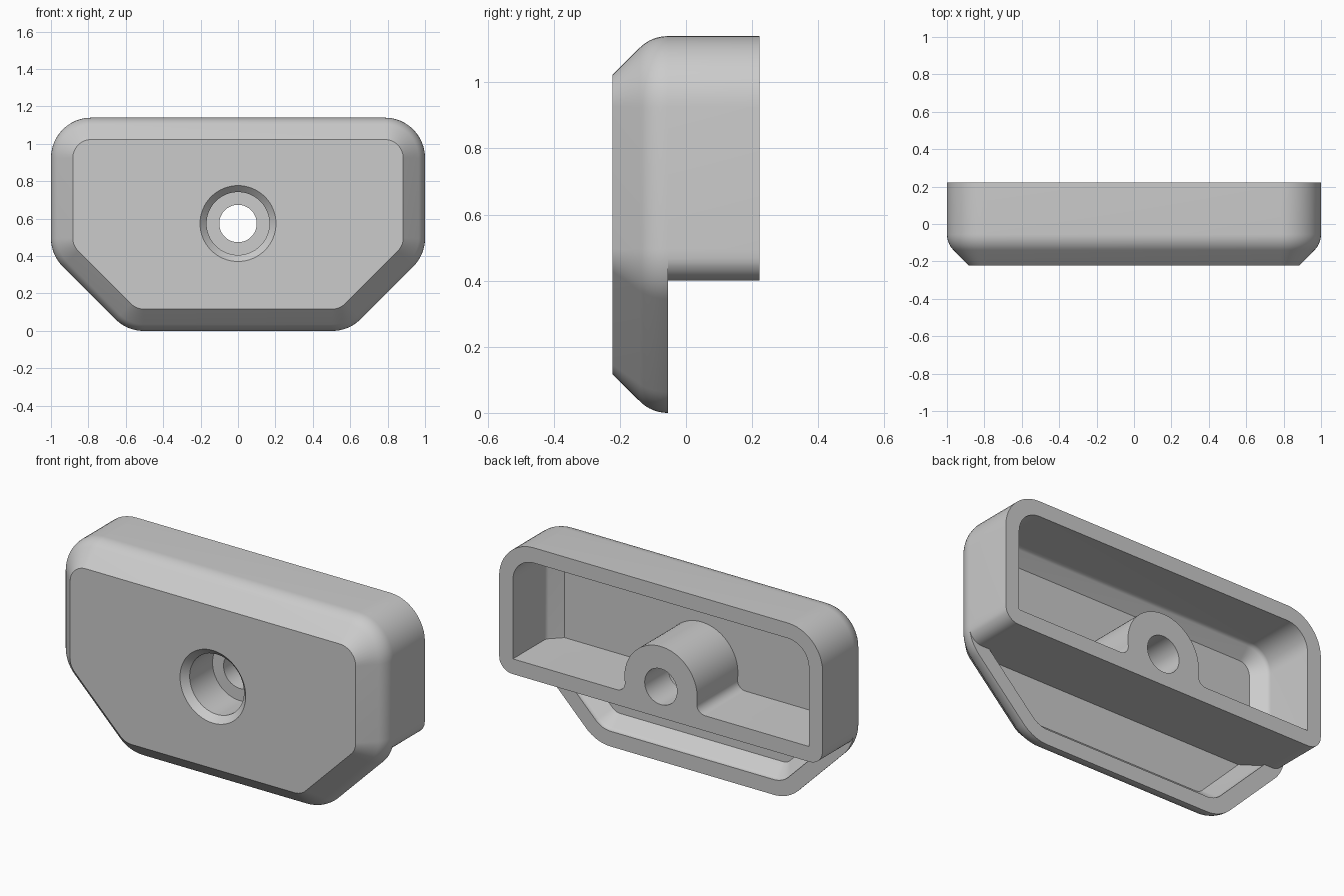
import bpy, bmesh, math
from mathutils import Vector

cube = bpy.data.objects.get("Cube")
if cube:
    bpy.data.objects.remove(cube, do_unlink=True)

FRONT, BACK = -0.222, 0.222
TOP, SHELF, WALL = 1.14, 0.4, 0.085
BORE_Z = 0.574


def arc(cx, cz, r, start, end, n=10):
    """Points along an arc, angles in degrees."""
    angles = [math.radians(start + (end - start) * i / n) for i in range(n + 1)]
    return [(cx + r * math.cos(a), cz + r * math.sin(a)) for a in angles]


def rounded(corners, r, n=12):
    """Round every corner of a convex polygon."""
    out = []
    for i, c in enumerate(corners):
        p = Vector(c)
        u = (Vector(corners[i - 1]) - p).normalized()
        v = (Vector(corners[(i + 1) % len(corners)]) - p).normalized()
        half = u.angle(v) / 2
        centre = p + (u + v).normalized() * r / math.sin(half)
        a, b = p + u * r / math.tan(half) - centre, p + v * r / math.tan(half) - centre
        a0 = math.atan2(a.y, a.x)
        turn = math.atan2(a.x * b.y - a.y * b.x, a.dot(b))
        out += arc(*centre, r, math.degrees(a0), math.degrees(a0 + turn), n)
    return out


def outline(d):
    """Plate outline, moved inwards by d."""
    h, s = 1 - d, 0.593 - d * math.sqrt(2)
    right = [(s + d, d), (h, h - s), (h, TOP - d)]
    return rounded(right + [(-x, z) for x, z in reversed(right)], 0.215 - d)


def loft(name, rings):
    """Skin a list of (y, outline) rings and cap both ends."""
    bm = bmesh.new()
    loops = [[bm.verts.new((x, y, z)) for x, z in pts] for y, pts in rings]
    for a, b in zip(loops, loops[1:]):
        for i in range(len(a)):
            j = (i + 1) % len(a)
            bm.faces.new((a[i], a[j], b[j], b[i]))
    bm.faces.new(loops[0])
    bm.faces.new(loops[-1])
    bmesh.ops.recalc_face_normals(bm, faces=bm.faces)
    mesh = bpy.data.meshes.new(name)
    bm.to_mesh(mesh)
    bm.free()
    ob = bpy.data.objects.new(name, mesh)
    bpy.context.collection.objects.link(ob)
    return ob


def prism(name, pts, y0, y1):
    return loft(name, [(y0, pts), (y1, pts)])


def combine(ob, other, operation):
    """Apply a boolean and remove the helper."""
    mod = ob.modifiers.new("cut", "BOOLEAN")
    mod.operation, mod.solver, mod.object = operation, "EXACT", other
    bpy.context.view_layer.update()
    deps = bpy.context.evaluated_depsgraph_get()
    mesh = bpy.data.meshes.new_from_object(ob.evaluated_get(deps))
    ob.modifiers.clear()
    ob.data = mesh
    bpy.data.objects.remove(other, do_unlink=True)


def shell(name, front_y, front_inset, r, back):
    """Solid with a chamfered front edge blended into straight sides."""
    rings = [(front_y, outline(front_inset))]
    for d, y in reversed(arc(0.12, -0.055, r, 180, 225, 8)):
        rings.append((y, outline(d)))
    return loft(name, rings + [(back, outline(0.12 - r))])


def cavity(name):
    return shell(name, FRONT + WALL, 0.153, 0.12 - WALL, 0.3)


# Outer body, stepped below the rear box
body = shell("housing", FRONT, 0.117, 0.12, BACK)
under = [(-1.2, -0.2), (1.2, -0.2), (1.2, 0.48)]
under += arc(0.92, 0.48, 0.08, 0, -90) + arc(-0.92, 0.48, 0.08, -90, -180)
under += [(-1.2, 0.48)]
combine(body, prism("step_cutter", under, -0.054, 0.5), "DIFFERENCE")

# Rear pocket around the central boss, which blends into the shelf
floor, fr, br = SHELF + WALL, 0.05, 0.225
rise = BORE_Z - floor - fr
dx = math.sqrt((br + fr) ** 2 - rise ** 2)
tilt = math.degrees(math.atan2(rise, dx))
room = [(-1.2, floor)] + arc(-dx, floor + fr, fr, -90, tilt)
room += arc(0, BORE_Z, br, 180 + tilt, -tilt, 40)[1:]
room += arc(dx, floor + fr, fr, 180 - tilt, 270)[1:]
room += [(1.2, floor), (1.2, 1.4), (-1.2, 1.4)]
pocket = cavity("pocket_cutter")
combine(pocket, prism("room", room, -0.4, 0.4), "INTERSECT")
combine(body, pocket, "DIFFERENCE")

# Shallow recess in the lower lip
recess = cavity("recess_cutter")
low = [(-1.2, -0.2), (1.2, -0.2), (1.2, SHELF), (-1.2, SHELF)]
combine(recess, prism("low", low, -0.4, 0.4), "INTERSECT")
combine(body, recess, "DIFFERENCE")

# Chamfered counterbore and through hole
profile = [(FRONT - 0.03, 0.233), (FRONT + 0.035, 0.168), (0.015, 0.168),
           (0.015, 0.1), (0.4, 0.1)]
bore = loft("bore_cutter", [(y, arc(0, BORE_Z, r, 0, 360, 64)[:-1]) for y, r in profile])
combine(body, bore, "DIFFERENCE")

# Grey finish
grey = bpy.data.materials.new("light_grey")
grey.use_nodes = True
colour = (0.6, 0.6, 0.6, 1)
grey.diffuse_color = colour
grey.node_tree.nodes["Principled BSDF"].inputs["Base Color"].default_value = colour
body.data.materials.clear()
body.data.materials.append(grey)
for face in body.data.polygons:
    face.material_index = 0

for ob in bpy.context.selected_objects:
    ob.select_set(False)
body.select_set(True)
bpy.context.view_layer.objects.active = body
bpy.ops.object.shade_smooth_by_angle(angle=math.radians(25))
